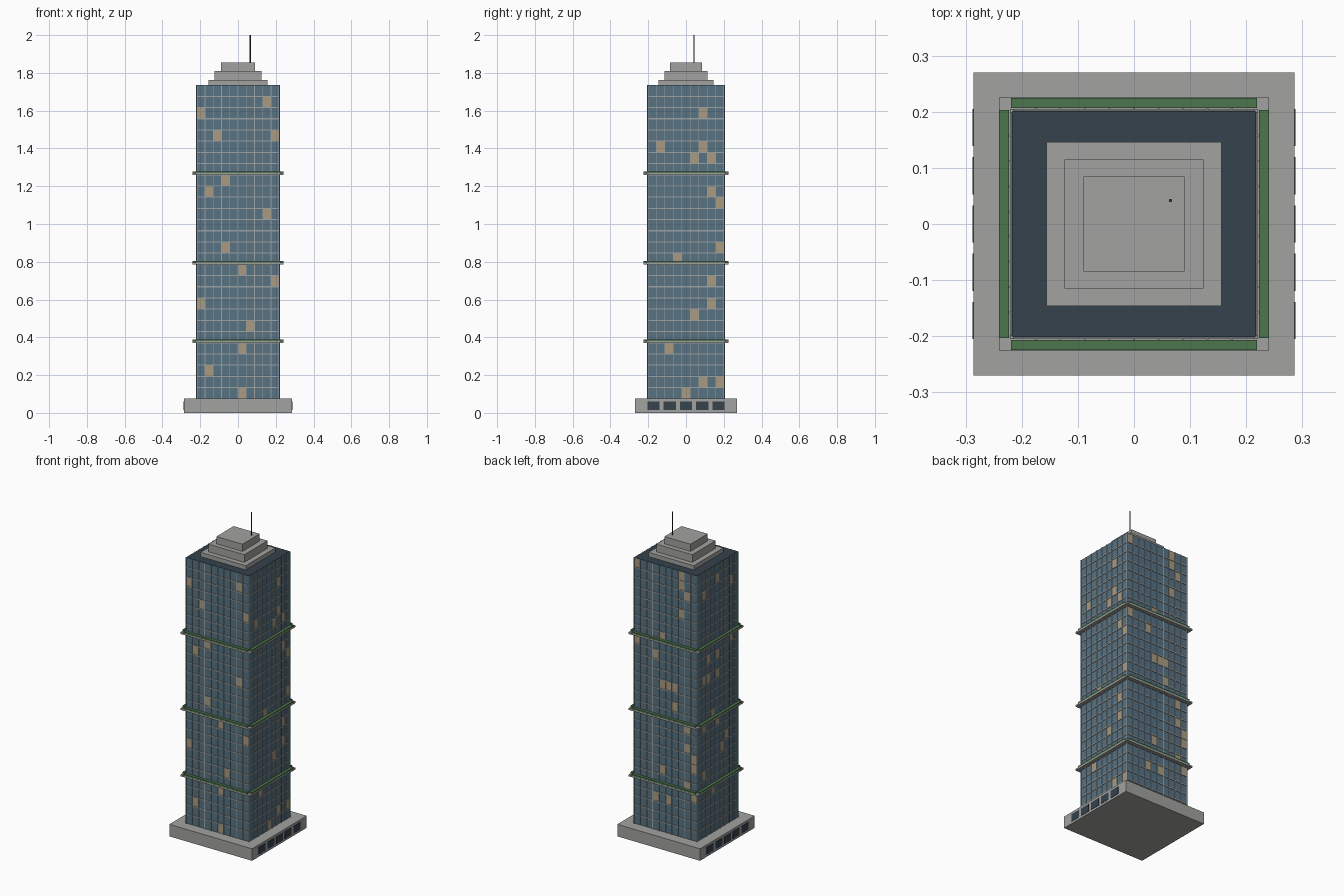
import bpy, bmesh
from math import pi
from mathutils import Matrix, Vector

cube = bpy.data.objects.get("Cube")
if cube:
    bpy.data.objects.remove(cube, do_unlink=True)


def material(name, color):
    mat = bpy.data.materials.new(name)
    mat.use_nodes = True
    mat.diffuse_color = (*color, 1)
    bsdf = next(n for n in mat.node_tree.nodes if n.type == "BSDF_PRINCIPLED")
    bsdf.inputs["Base Color"].default_value = (*color, 1)
    return mat


CONCRETE = material("concrete grey", (0.36, 0.36, 0.35))
GLASS = material("blue glass", (0.095, 0.17, 0.225))
LIT = material("warm lit window", (0.4, 0.33, 0.22))
DARK = material("dark slate", (0.035, 0.054, 0.075))
METAL = material("light metal", (0.34, 0.36, 0.36))
HEDGE = material("hedge green", (0.075, 0.18, 0.075))
MAST = material("dark mast", (0.04, 0.04, 0.045))


def add_object(name, bm, *mats):
    mesh = bpy.data.meshes.new(name)
    bm.to_mesh(mesh)
    bm.free()
    for mat in mats:
        mesh.materials.append(mat)
    obj = bpy.data.objects.new(name, mesh)
    bpy.context.collection.objects.link(obj)
    return obj


def add_box(bm, lo, hi):
    lo, hi = Vector(lo), Vector(hi)
    matrix = Matrix.Translation((lo + hi) / 2) @ Matrix.Diagonal((*(hi - lo), 1))
    bmesh.ops.create_cube(bm, size=1, matrix=matrix)


def block(name, half_x, half_y, z0, z1, mat):
    """Box centred on the tower axis."""
    bm = bmesh.new()
    add_box(bm, (-half_x, -half_y, z0), (half_x, half_y, z1))
    return add_object(name, bm, mat)


def add_ring(bm, outer, inner, z0, z1):
    """Rectangular frame made of four bars around the tower."""
    (ox, oy), (ix, iy) = outer, inner
    for s in (-1, 1):
        add_box(bm, (-ox, min(s * iy, s * oy), z0), (ox, max(s * iy, s * oy), z1))
        add_box(bm, (min(s * ix, s * ox), -iy, z0), (max(s * ix, s * ox), iy, z1))


# Main measures
HX, HY = 0.218, 0.202
BOTTOM, TOP = 0.075, 1.735
FLOORS, COLS_X, COLS_Y = 28, 10, 9
STOREY = (TOP - BOTTOM) / FLOORS
OUT = 0.004

# Podium with shop windows on its two sides
block("podium", 0.286, 0.27, 0, BOTTOM, CONCRETE)
bm = bmesh.new()
for side in (-1, 1):
    for i in range(-2, 3):
        y = i * 0.086
        add_box(bm, (side * 0.287 - 0.001, y - 0.033, 0.014),
                (side * 0.287 + 0.001, y + 0.033, 0.06))
add_object("podium_windows", bm, DARK)

# Tower core, whose top is the dark roof
block("tower_core", HX - 0.001, HY - 0.001, BOTTOM, TOP, DARK)

# Lit windows as (column, floor), columns counted from the left seen from outside
front_lit = {(0, 25), (8, 26), (2, 23), (9, 23), (3, 19), (1, 18), (8, 16), (3, 13),
             (5, 11), (9, 10), (0, 8), (6, 6), (5, 4), (1, 2), (5, 0)}
east_lit = {(6, 25), (1, 22), (6, 22), (5, 21), (7, 21), (7, 18), (8, 17), (8, 13),
            (3, 12), (7, 10), (7, 8), (5, 7), (2, 4), (6, 1), (8, 1), (4, 0)}
back_lit = {(0, 27), (7, 27), (7, 26), (8, 25), (7, 23), (4, 20), (0, 19), (3, 18),
            (4, 15), (5, 15), (6, 15), (6, 13), (8, 11), (8, 9), (9, 8), (9, 7),
            (4, 6), (8, 5), (5, 3), (3, 3), (9, 4)}
west_lit = {(4, 26), (7, 25), (1, 25), (7, 19), (4, 18), (2, 18), (2, 16), (1, 16),
            (4, 16), (3, 12), (4, 11), (6, 9), (1, 11), (5, 8), (1, 6), (3, 4)}


def facade(name, half, depth, cols, angle, lit):
    """Window grid plus upright mullions, built facing front and then turned."""
    turn = Matrix.Rotation(angle, 4, "Z")
    pane = 2 * half / cols
    bm = bmesh.new()
    bmesh.ops.create_grid(bm, x_segments=cols, y_segments=FLOORS, size=1)
    for face in bm.faces:
        c = face.calc_center_median()
        cell = (int((c.x + 1) / 2 * cols), int((c.y + 1) / 2 * FLOORS))
        face.material_index = int(cell in lit)
    place = (Matrix.Translation((0, -depth, (BOTTOM + TOP) / 2))
             @ Matrix.Rotation(pi / 2, 4, "X")
             @ Matrix.Diagonal((half, (TOP - BOTTOM) / 2, 1, 1)))
    bm.transform(turn @ place)
    add_object(name + "_glass", bm, GLASS, LIT)

    bm = bmesh.new()
    for i in range(1, cols):
        x = -half + i * pane
        add_box(bm, (x - 0.002, -depth - OUT, BOTTOM), (x + 0.002, -depth, TOP))
    bm.transform(turn)
    add_object(name + "_mullions", bm, METAL)


facade("front", HX, HY, COLS_X, 0, front_lit)
facade("left_side", HY, HX, COLS_Y, pi / 2, east_lit)
facade("back", HX, HY, COLS_X, pi, back_lit)
facade("right_side", HY, HX, COLS_Y, -pi / 2, west_lit)

# Corner posts
bm = bmesh.new()
for sx in (-1, 1):
    for sy in (-1, 1):
        x, y = sx * HX, sy * HY
        add_box(bm, (x - 0.003, y - 0.003, BOTTOM), (x + 0.003, y + 0.003, TOP - 0.001))
add_object("corner_posts", bm, METAL)

# Floor bands between storeys
bm = bmesh.new()
for i in range(1, FLOORS):
    z = BOTTOM + i * STOREY
    add_ring(bm, (HX + OUT - 0.001, HY + OUT - 0.001), (HX, HY), z - 0.003, z + 0.003)
add_object("floor_bands", bm, METAL)

# Planted ledges: a slab ring with a hedge along each side, open at the corners
slabs, hedges = bmesh.new(), bmesh.new()
for floor in (5, 12, 20):
    z = BOTTOM + floor * STOREY
    add_ring(slabs, (0.241, 0.225), (HX, HY), z - 0.001, z + 0.009)
    for s in (-1, 1):
        add_box(hedges, (-0.219, s * 0.2155 - 0.009, z + 0.009),
                (0.219, s * 0.2155 + 0.009, z + 0.018))
        add_box(hedges, (s * 0.2315 - 0.009, -0.203, z + 0.009),
                (s * 0.2315 + 0.009, 0.203, z + 0.018))
add_object("ledge_slabs", slabs, CONCRETE)
add_object("ledge_hedges", hedges, HEDGE)

# Stepped crown
block("crown_lower", 0.156, 0.146, TOP, 1.762, CONCRETE)
block("crown_middle", 0.124, 0.115, 1.762, 1.81, CONCRETE)
block("crown_upper", 0.09, 0.085, 1.81, 1.855, CONCRETE)

# Antenna
bm = bmesh.new()
bmesh.ops.create_cone(bm, cap_ends=True, segments=8, radius1=0.003, radius2=0.003,
                      depth=0.145, matrix=Matrix.Translation((0.065, 0.042, 1.9275)))
add_object("antenna", bm, MAST)
